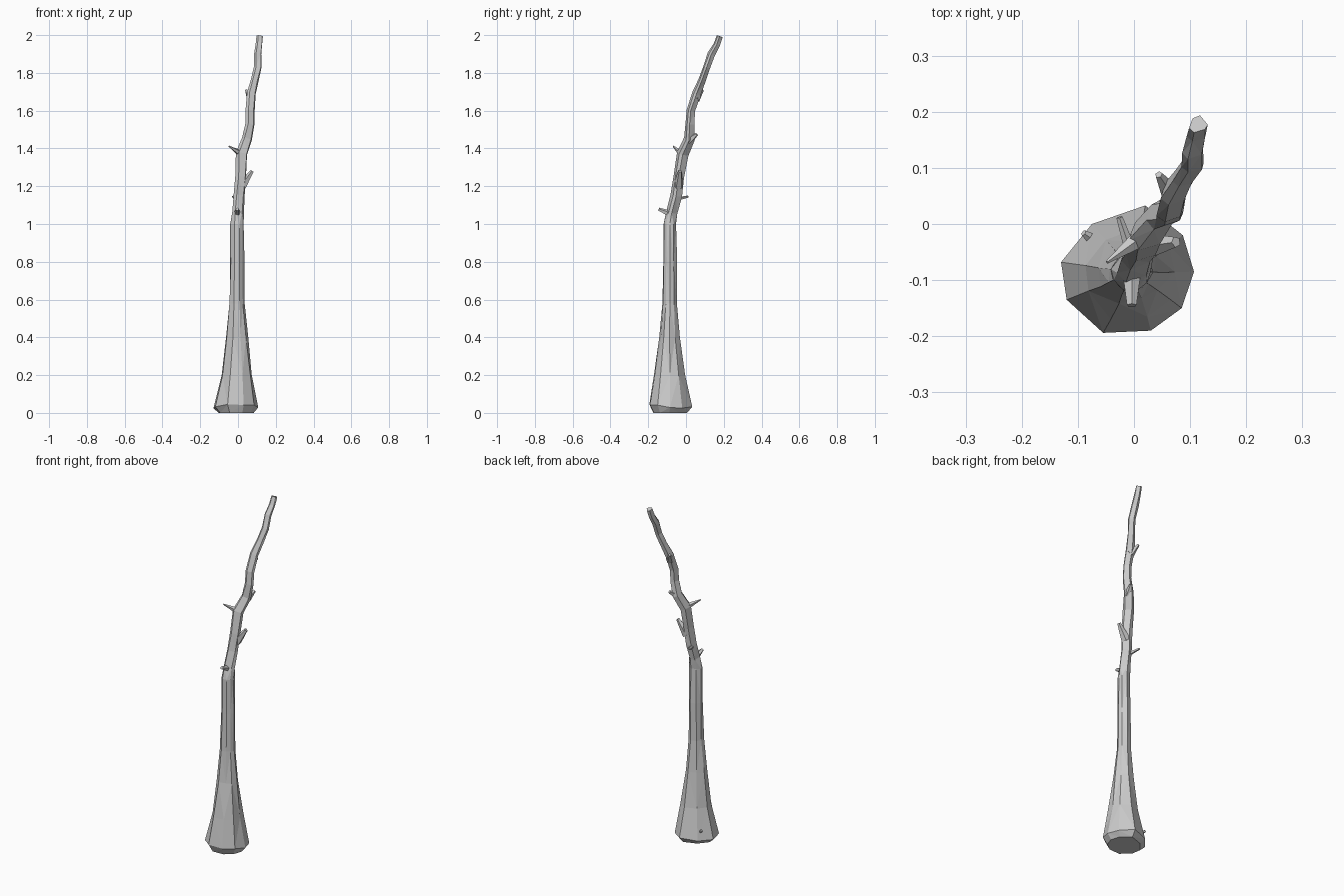
import bpy, bmesh, random
from mathutils import Vector
random.seed(4)

# nine-sided root outline, as offsets from the trunk centre
CENTRE = Vector((-0.012, -0.08, 0))
OUTLINE = [(0.107, -0.085), (0.087, -0.02), (0.02, 0.033), (-0.075, 0.0), (-0.13, -0.068),
           (-0.12, -0.135), (-0.055, -0.194), (0.03, -0.19), (0.085, -0.15)]
UNIT = [(Vector((x, y, 0)) - CENTRE) / 0.115 for x, y in OUTLINE]

# trunk rings: x, y, z, radius
RINGS = [
    (-0.01, -0.083, 0.0, 0.090), (-0.012, -0.08, 0.035, 0.115),
    (-0.008, -0.082, 0.20, 0.083), (-0.005, -0.084, 0.40, 0.055),
    (-0.006, -0.084, 0.58, 0.039), (-0.005, -0.084, 0.80, 0.036),
    (-0.005, -0.084, 1.00, 0.035), (-0.003, -0.074, 1.06, 0.031),
    (0.005, -0.051, 1.15, 0.030), (0.014, -0.038, 1.25, 0.030),
    (0.018, -0.016, 1.37, 0.031), (0.045, 0.018, 1.45, 0.027),
    (0.063, 0.020, 1.53, 0.024), (0.064, 0.026, 1.60, 0.024),
    (0.070, 0.056, 1.69, 0.025), (0.086, 0.084, 1.76, 0.021),
    (0.103, 0.110, 1.83, 0.020), (0.104, 0.135, 1.90, 0.020),
    (0.110, 0.163, 1.95, 0.018), (0.113, 0.178, 1.994, 0.017)]


def finish(name, bm):
    bmesh.ops.recalc_face_normals(bm, faces=bm.faces)
    mesh = bpy.data.meshes.new(name)
    bm.to_mesh(mesh)
    bm.free()
    obj = bpy.data.objects.new(name, mesh)
    bpy.context.collection.objects.link(obj)
    return obj


def loft(name, rings):
    bm = bmesh.new()
    loops = [[bm.verts.new(p) for p in ring] for ring in rings]
    n = len(loops[0])
    for a, b in zip(loops, loops[1:]):
        for i in range(n):
            j = (i + 1) % n
            bm.faces.new((a[i], a[j], b[j], b[i]))
    bm.faces.new(loops[0])
    bm.faces.new(loops[-1])
    # coincident corners collapse, reducing the side count
    bmesh.ops.remove_doubles(bm, verts=bm.verts, dist=0.00005)
    bmesh.ops.triangulate(bm, faces=[f for f in bm.faces if len(f.verts) == 4])
    return finish(name, bm)


# trunk: nine sides at the root, six sides in the crooked upper part
rings = []
for k, (x, y, z, r) in enumerate(RINGS):
    c = Vector((x, y, z))
    lo, hi = RINGS[max(k - 1, 0)], RINGS[min(k + 1, len(RINGS) - 1)]
    tangent = Vector(hi[:3]) - Vector(lo[:3])
    upper = k >= 7
    turn = Vector((0, 0, 1)).rotation_difference(tangent)
    ring = []
    for i, u in enumerate(UNIT):
        if upper and i % 3 == 1:
            ring.append(ring[-1].copy())
            continue
        p = u * r
        if k > 1:
            p *= random.uniform(0.9, 1.08)
        if upper:
            p.rotate(turn)
        elif k == 1:
            p.z = random.uniform(-0.012, 0.012)
        ring.append(c + p)
    rings.append(ring)
loft("trunk", rings)


def twig(name, base, tip, r0, r1, sides=5):
    base, tip = Vector(base), Vector(tip)
    axis = tip - base
    bm = bmesh.new()
    bmesh.ops.create_cone(bm, cap_ends=True, segments=sides, radius1=r0, radius2=r1,
                          depth=axis.length)
    obj = finish(name, bm)
    obj.location = (base + tip) / 2
    obj.rotation_mode = 'QUATERNION'
    obj.rotation_quaternion = axis.to_track_quat('Z', 'Y')


# broken twigs and knots
twig("long_twig", (0.025, -0.015, 1.365), (-0.048, -0.068, 1.412), 0.021, 0.003)
twig("right_stub", (0.02, -0.04, 1.20), (0.075, -0.032, 1.28), 0.026, 0.010)
twig("front_twig", (-0.004, -0.075, 1.05), (-0.004, -0.145, 1.078), 0.019, 0.009)
twig("back_twig", (-0.004, -0.055, 1.13), (-0.026, 0.012, 1.145), 0.011, 0.006)
twig("back_knot", (0.048, 0.012, 1.44), (0.068, 0.057, 1.475), 0.024, 0.008)
twig("left_knot", (0.068, 0.052, 1.66), (0.044, 0.088, 1.71), 0.022, 0.007)
twig("root_nub", (-0.07, -0.03, 0.07), (-0.09, -0.016, 0.085), 0.012, 0.006)
